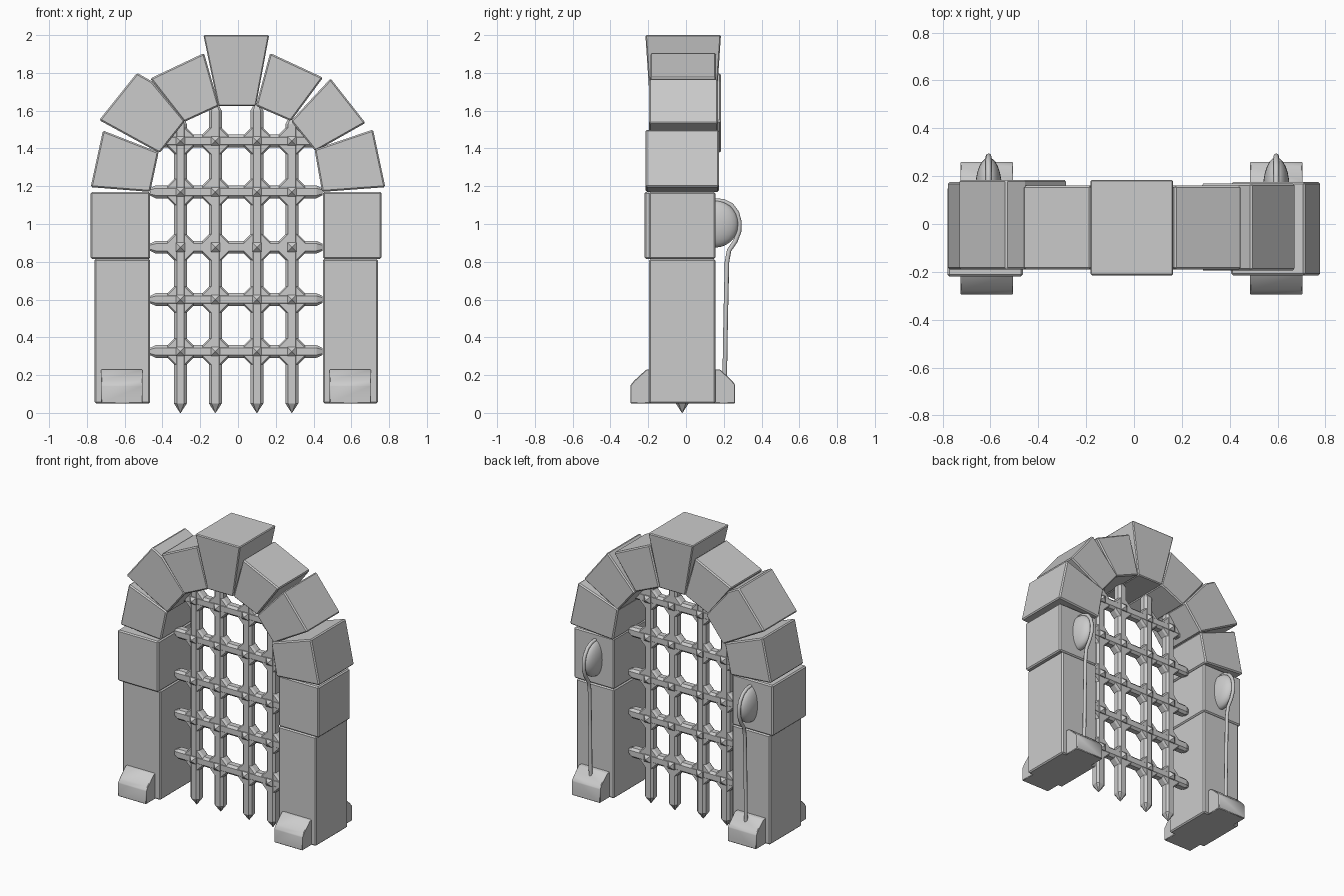
import bpy, bmesh, math
from mathutils import Vector, Matrix

if "Cube" in bpy.data.objects:
    bpy.data.objects.remove(bpy.data.objects["Cube"])


def make(name, bm, bevel=0.0, smooth=None):
    bmesh.ops.recalc_face_normals(bm, faces=bm.faces)
    me = bpy.data.meshes.new(name)
    bm.to_mesh(me)
    bm.free()
    ob = bpy.data.objects.new(name, me)
    bpy.context.collection.objects.link(ob)
    if bevel:
        m = ob.modifiers.new("bevel", 'BEVEL')
        m.width, m.segments = bevel, 1
    if smooth:
        bpy.ops.object.select_all(action='DESELECT')
        ob.select_set(True)
        bpy.context.view_layer.objects.active = ob
        bpy.ops.object.shade_smooth_by_angle(angle=math.radians(smooth))
    return ob


def loft(bm, a, b):
    """Closed prism between two matching rings of points."""
    va, vb = [bm.verts.new(p) for p in a], [bm.verts.new(p) for p in b]
    n = len(a)
    bm.faces.new(va)
    bm.faces.new(vb[::-1])
    for i in range(n):
        bm.faces.new((va[i], vb[i], vb[(i + 1) % n], va[(i + 1) % n]))


def stone(name, pts, y0, y1, bevel=0.008):
    bm = bmesh.new()
    loft(bm, [(x, y0, z) for x, z in pts], [(x, y1, z) for x, z in pts])
    return make(name, bm, bevel)


def rect(x0, x1, z0, z1):
    return [(x0, z0), (x1, z0), (x1, z1), (x0, z1)]


# Pillars and arch stones, each slightly irregular
stone("pillar_left", rect(-.76, -.465, .05, .815), -.195, .155)
stone("pillar_right", rect(.45, .74, .05, .815), -.195, .155)
stone("pillar_block_left", rect(-.78, -.465, .815, 1.17), -.22, .155)
stone("pillar_block_right", rect(.45, .76, .815, 1.17), -.195, .155)
stone("springer_left", [(-.715, 1.495), (-.78, 1.195), (-.465, 1.17), (-.42, 1.38)], -.19, .175)
stone("springer_right", [(.715, 1.5), (.78, 1.195), (.445, 1.17), (.405, 1.395)], -.215, .175)
stone("haunch_left", [(-.535, 1.80), (-.735, 1.55), (-.415, 1.375), (-.28, 1.545), (-.455, 1.755)], -.19, .185)
stone("haunch_right", [(.49, 1.77), (.675, 1.535), (.41, 1.385), (.28, 1.545)], -.195, .17)
stone("upper_arch_left", [(-.18, 1.905), (-.465, 1.77), (-.285, 1.54), (-.10, 1.625)], -.19, .16)
stone("upper_arch_right", [(.17, 1.905), (.45, 1.775), (.28, 1.545), (.095, 1.625)], -.19, .16)

# Keystone flares towards the top
bm = bmesh.new()
loft(bm, [(-.105, -.19, 1.625), (.095, -.19, 1.625), (.095, .16, 1.625), (-.105, .16, 1.625)],
     [(-.183, -.215, 2), (.165, -.215, 2), (.165, .185, 2), (-.183, .185, 2)])
make("keystone", bm, .006)

# Sloped feet, front and back of each pillar
front = [(-.295, .05), (-.295, .145), (-.275, .17), (-.21, .23), (-.18, .23), (-.18, .05)]
back = [(.26, .05), (.26, .15), (.24, .175), (.18, .23), (.14, .23), (.14, .05)]
for side, x0, x1 in (("left", -.725, -.505), ("right", .485, .705)):
    for face, prof in (("front", front), ("back", back)):
        bm = bmesh.new()
        loft(bm, [(x0, y, z) for y, z in prof], [(x1, y, z) for y, z in prof])
        make(f"foot_{face}_{side}", bm, .004, 50)

# Portcullis bars: chamfered square section, tapered ends
YC, R, C = -.02, .034, .019
SECT = [(R, -C), (R, C), (C, R), (-C, R), (-R, C), (-R, -C), (-C, -R), (C, -R)]


def bar(name, stations, place):
    bm = bmesh.new()
    rings = [[bm.verts.new(place(u * s, v * s, t)) for u, v in SECT] for t, s in stations]
    for a, b in zip(rings, rings[1:]):
        for i in range(8):
            j = (i + 1) % 8
            bm.faces.new((a[i], a[j], b[j], b[i]))
    bm.faces.new(rings[0])
    bm.faces.new(rings[-1])
    make(name, bm)


XS = [-.305, -.12, .10, .285]
ZS = [.325, .60, .877, 1.17, 1.44]
for i, x in enumerate(XS):
    top = 1.63 if i in (1, 2) else 1.56
    bar(f"vertical_bar_{i}", [(0, .05), (.05, 1), (top - .03, 1), (top, .5)],
        lambda u, v, t, x=x: (x + u, YC + v, t))
for i, z in enumerate(ZS):
    bar(f"horizontal_bar_{i}", [(-.467, .55), (-.435, 1), (.415, 1), (.447, .55)],
        lambda u, v, t, z=z: (t, YC + u, z + v))

# Crossings: diamond gussets and pyramid studs on both faces
bm = bmesh.new()
for x in XS:
    for z in ZS:
        d0, d1 = .09, .102
        ring = lambda d, y: [(x + d, y, z), (x, y, z + d), (x - d, y, z), (x, y, z - d)]
        loft(bm, ring(d1, YC - C), ring(d1, YC + C))
        for s in (-1, 1):
            loft(bm, ring(d1, YC + s * C), ring(d0, YC + s * .032))
            q = lambda h, y: [(x + h, y, z + h), (x - h, y, z + h), (x - h, y, z - h), (x + h, y, z - h)]
            loft(bm, q(.024, YC + s * .03), q(.024, YC + s * .042))
            loft(bm, q(.024, YC + s * .042), q(.001, YC + s * .063))
make("crossing_studs", bm)

# Domed fittings on the back, each with a thin stem running down to the foot
PATH = [(.205, .19), (.21, .5), (.217, .8), (.228, .86), (.262, .91), (.281, .96), (.283, 1.01),
        (.27, 1.06), (.24, 1.1), (.2, 1.12), (.15, 1.125)]
for side, x in (("left", -.608), ("right", .595)):
    bm = bmesh.new()
    bmesh.ops.create_uvsphere(bm, u_segments=24, v_segments=14, radius=1)
    bmesh.ops.transform(bm, verts=bm.verts, matrix=Matrix.Translation((x, .153, 1.0))
                        @ Matrix.Diagonal((.055, .125, .125, 1)))
    bmesh.ops.bisect_plane(bm, geom=bm.verts[:] + bm.edges[:] + bm.faces[:],
                           plane_co=(0, .15, 0), plane_no=(0, 1, 0), clear_inner=True)
    make(f"dome_{side}", bm, 0, 40)
    cu = bpy.data.curves.new(f"stem_{side}", 'CURVE')
    cu.dimensions = '3D'
    cu.bevel_depth, cu.bevel_resolution, cu.use_fill_caps = .012, 2, True
    sp = cu.splines.new('POLY')
    sp.points.add(len(PATH) - 1)
    for p, (y, z) in zip(sp.points, PATH):
        p.co = (x, y, z, 1)
    bpy.context.collection.objects.link(bpy.data.objects.new(f"stem_{side}", cu))
